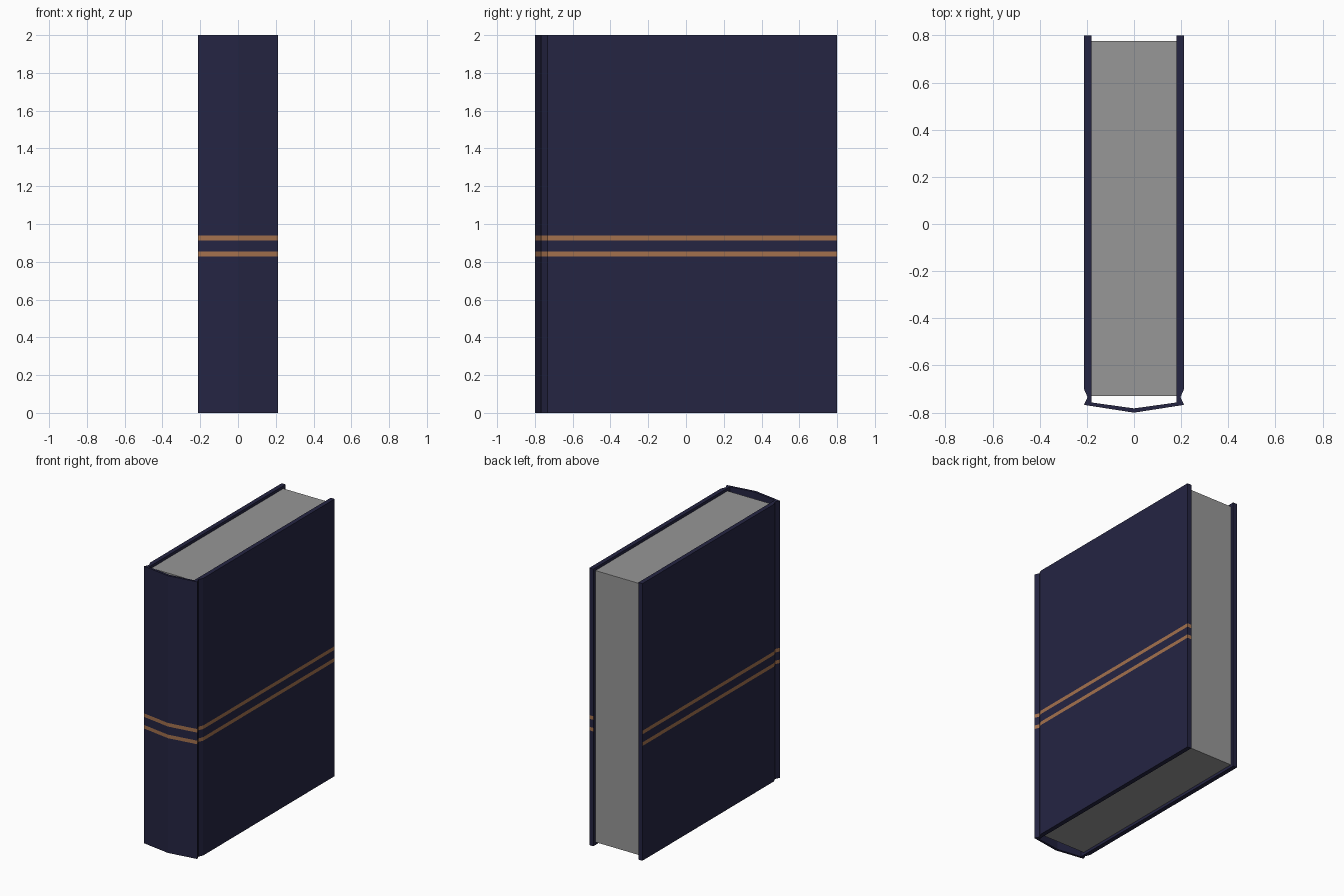
import bpy, bmesh

if "Cube" in bpy.data.objects:
    bpy.data.objects.remove(bpy.data.objects["Cube"])


def material(name, color):
    m = bpy.data.materials.new(name)
    m.diffuse_color = (*color, 1)
    m.use_nodes = True
    m.node_tree.nodes["Principled BSDF"].inputs["Base Color"].default_value = m.diffuse_color
    return m


navy = material("navy cloth", (0.018, 0.018, 0.055))
copper = material("copper stripe", (0.37, 0.165, 0.075))
paper = material("grey paper", (0.31, 0.31, 0.31))


def finish(name, bm, mats):
    bmesh.ops.recalc_face_normals(bm, faces=bm.faces)
    me = bpy.data.meshes.new(name)
    for m in mats:
        me.materials.append(m)
    bm.to_mesh(me)
    bm.free()
    ob = bpy.data.objects.new(name, me)
    bpy.context.collection.objects.link(ob)
    return ob


# Cover: one wrapped profile (boards, hinge grooves, ridged spine), seen from above
def mirrored(half):
    return half + [(-x, y) for x, y in reversed(half[:-1])]


outer = mirrored([(0.212, 0.8), (0.212, -0.7), (0.197, -0.734), (0.212, -0.767), (0, -0.8)])
inner = mirrored([(0.18, 0.8), (0.18, -0.7), (0.18, -0.734), (0.18, -0.757), (0, -0.782)])
levels = [0, 0.828, 0.854, 0.912, 0.938, 2]
striped = (1, 3)  # bands between levels that are copper

bm = bmesh.new()
rows_out = [[bm.verts.new((x, y, z)) for x, y in outer] for z in levels]
rows_in = [[bm.verts.new((x, y, z)) for x, y in inner] for z in levels]
n = len(outer)
for b in range(len(levels) - 1):
    o0, o1, i0, i1 = rows_out[b], rows_out[b + 1], rows_in[b], rows_in[b + 1]
    stripe = 1 if b in striped else 0
    for k in range(n - 1):
        bm.faces.new((o0[k], o0[k + 1], o1[k + 1], o1[k])).material_index = stripe
        bm.faces.new((i0[k], i0[k + 1], i1[k + 1], i1[k]))
    # stripe wraps round the fore-edge of the right board only
    bm.faces.new((o0[0], i0[0], i1[0], o1[0])).material_index = stripe
    bm.faces.new((o0[-1], i0[-1], i1[-1], o1[-1]))
for o, i in ((rows_out[0], rows_in[0]), (rows_out[-1], rows_in[-1])):
    for k in range(n - 1):
        bm.faces.new((o[k], o[k + 1], i[k + 1], i[k]))
finish("cover", bm, [navy, copper])

# Page block, slightly recessed inside the cover
bm = bmesh.new()
bmesh.ops.create_cube(bm, size=1)
bmesh.ops.scale(bm, vec=(0.36, 1.505, 1.96), verts=bm.verts)
bmesh.ops.translate(bm, vec=(0, 0.0225, 1.0), verts=bm.verts)
finish("pages", bm, [paper])
